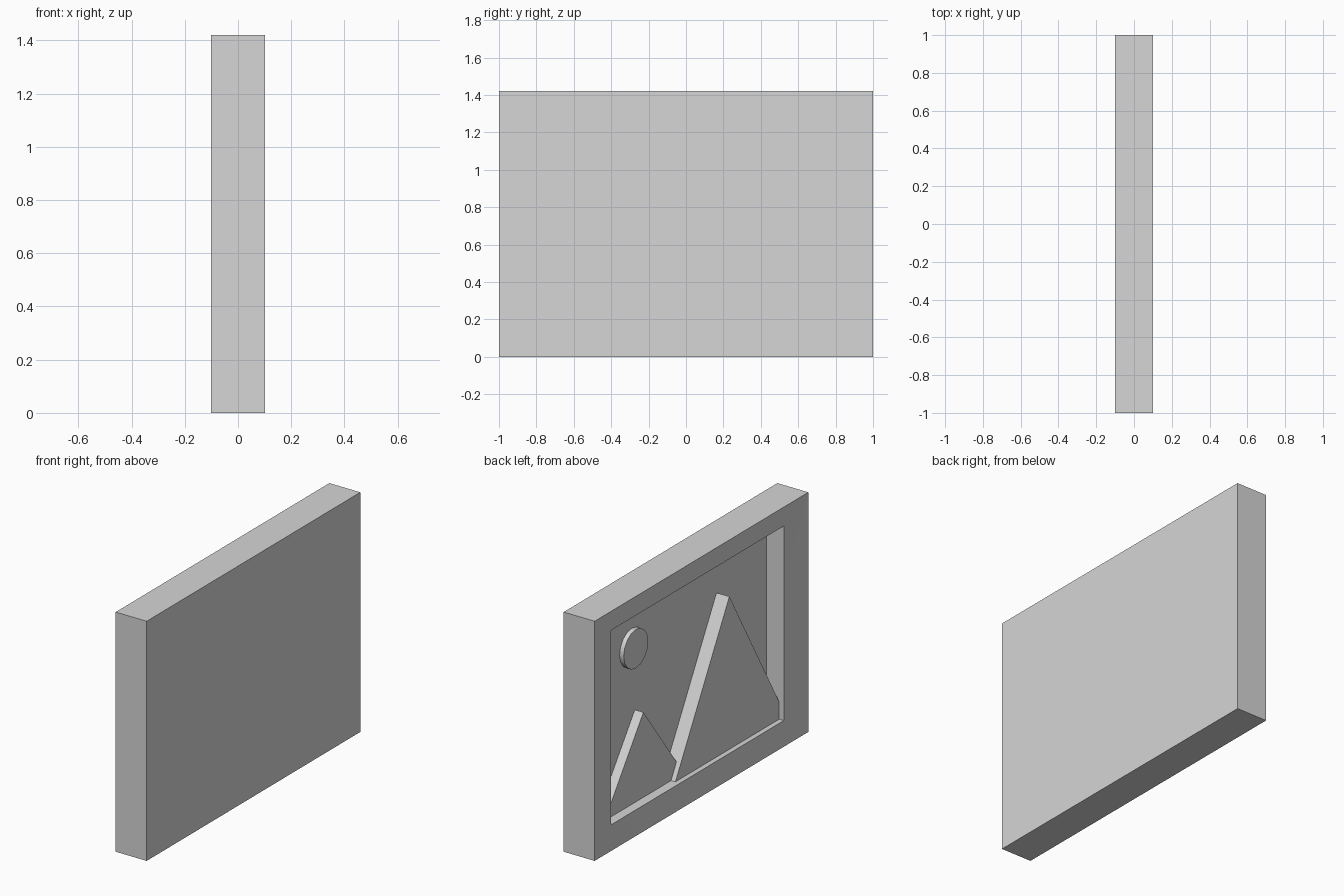
import bpy
import bmesh
import math

cube = bpy.data.objects.get("Cube")
if cube:
    bpy.data.objects.remove(cube, do_unlink=True)

DEPTH, LENGTH, HEIGHT = 0.203, 2.0, 1.42
FACE_X = -DEPTH / 2          # picture side of the frame
LIP, PANEL = 0.026, 0.14     # depth of the rim's inner edge and of the panel

grey = bpy.data.materials.new("plain_grey")
grey.use_nodes = True
grey.diffuse_color = (0.67, 0.67, 0.67, 1)
bsdf = next(n for n in grey.node_tree.nodes if n.type == "BSDF_PRINCIPLED")
bsdf.inputs["Base Color"].default_value = grey.diffuse_color


def loft(name, rings):
    """Solid through rings of (depth, outline); outlines are (distance from +y end, height)."""
    bm = bmesh.new()
    loops = [[bm.verts.new((FACE_X + d, LENGTH / 2 - u, z)) for u, z in outline]
             for d, outline in rings]
    count = len(loops[0])
    for a, b in zip(loops, loops[1:]):
        for i in range(count):
            j = (i + 1) % count
            bm.faces.new((a[i], a[j], b[j], b[i]))
    bm.faces.new(loops[0])
    bm.faces.new(loops[-1])
    bmesh.ops.recalc_face_normals(bm, faces=bm.faces)
    mesh = bpy.data.meshes.new(name)
    bm.to_mesh(mesh)
    bm.free()
    mesh.materials.append(grey)
    obj = bpy.data.objects.new(name, mesh)
    bpy.context.collection.objects.link(obj)
    return obj


def prism(name, depth, outline):
    """Raised shape standing on the panel."""
    return loft(name, [(depth, outline), (PANEL, outline)])


def rectangle(u, z):
    """Centred rectangle with margins u and z from the frame's outer edge."""
    return [(u, z), (LENGTH - u, z), (LENGTH - u, HEIGHT - z), (u, HEIGHT - z)]


# Frame: flat back, gently sloping rim, straight-walled recess
SIDE, BOTTOM = 0.192, 0.134
RIGHT = LENGTH - SIDE
outer, opening = rectangle(0, 0), rectangle(SIDE, BOTTOM)
frame = loft("frame", [(DEPTH, outer), (0, outer), (LIP, opening), (PANEL, opening)])

# Tall mountain, clipped by the frame wall
prism("tall_mountain", 0.056,
      [(0.836, BOTTOM), (RIGHT, BOTTOM), (RIGHT, 0.236), (1.341, 1.039)])

# Small mountain, ending against the tall one
prism("small_mountain", 0.084,
      [(0.214, BOTTOM), (0.836, BOTTOM), (0.886, 0.226), (0.576, 0.638)])

# Sun disc
SIDES, RADIUS = 16, 0.115
angles = [math.tau * i / SIDES for i in range(SIDES)]
sun = prism("sun", 0.113,
            [(0.548 + RADIUS * math.cos(a), 1.017 + RADIUS * math.sin(a)) for a in angles])

# Smooth the shallow rim corners and the disc's side
bpy.ops.object.select_all(action="DESELECT")
for part in (frame, sun):
    part.select_set(True)
bpy.context.view_layer.objects.active = frame
bpy.ops.object.shade_smooth_by_angle(angle=math.radians(30))
